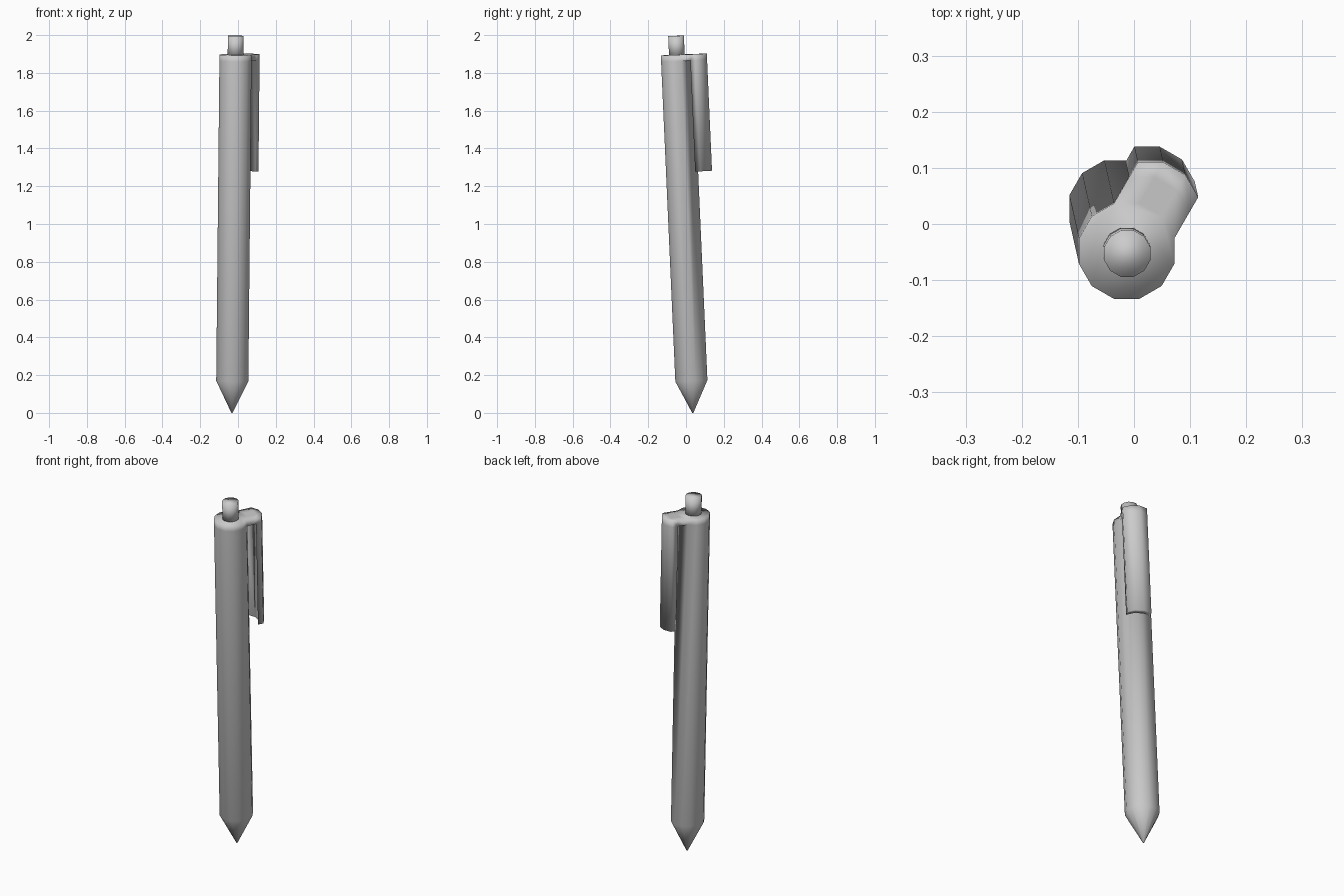
import bpy, bmesh
from math import radians, cos, sin
from mathutils import Vector

if "Cube" in bpy.data.objects:
    bpy.data.objects.remove(bpy.data.objects["Cube"])

N, R = 12, 0.088
TIP = Vector((-0.032, 0.036, 0))
AXIS = Vector((-0.012, -0.053, 2.0)) - TIP
ROT = Vector((0, 0, 1)).rotation_difference(AXIS)
OUT = Vector((cos(radians(60)), sin(radians(60)), 0))   # clip direction
TOP, NECK, CLIP_END = 1.898, 1.865, 1.277
GAP, OUTER = 0.054, 0.085


def pt(i, r, z, off=0.0):
    a = radians(15 + 30 * i)
    return Vector((r * cos(a), r * sin(a), z)) + OUT * off


def face(bm, *pts):
    bm.faces.new([bm.verts.new(p) for p in pts])


def lathe(bm, profile, skip=lambda k, i: False):
    for k, ((r0, z0), (r1, z1)) in enumerate(zip(profile, profile[1:])):
        for i in range(N):
            if not skip(k, i):
                face(bm, pt(i, r0, z0), pt(i + 1, r0, z0), pt(i + 1, r1, z1), pt(i, r1, z1))
    for r, z in (profile[0], profile[-1]):
        face(bm, *[pt(i, r, z) for i in range(N)])


def finish(bm, name):
    bmesh.ops.remove_doubles(bm, verts=bm.verts, dist=0.0002)
    bmesh.ops.recalc_face_normals(bm, faces=bm.faces)
    me = bpy.data.meshes.new(name)
    bm.to_mesh(me)
    bm.free()
    me.polygons.foreach_set("use_smooth", [True] * len(me.polygons))
    ob = bpy.data.objects.new(name, me)
    bpy.context.collection.objects.link(ob)
    ob.location = TIP
    ob.rotation_mode = 'QUATERNION'
    ob.rotation_quaternion = ROT


# barrel with conical tip; three facets near the top open into the clip bridge
bm = bmesh.new()
lathe(bm, [(0.003, 0), (R, 0.17), (R, NECK), (R, TOP)],
      skip=lambda k, i: k == 2 and i < 3)

# bridge and clip: the same three facets pushed outward, then run downward
section = [((0, TOP), (GAP, TOP)), ((GAP, TOP), (OUTER, TOP)),
           ((OUTER, TOP), (OUTER, NECK)), ((OUTER, NECK), (OUTER, CLIP_END)),
           ((OUTER, CLIP_END), (GAP, CLIP_END)), ((GAP, CLIP_END), (GAP, NECK)),
           ((GAP, NECK), (0, NECK))]
for i in range(3):
    for (o0, z0), (o1, z1) in section:
        face(bm, pt(i, R, z0, o0), pt(i + 1, R, z0, o0),
             pt(i + 1, R, z1, o1), pt(i, R, z1, o1))
# side walls of bridge and clip
for i in (0, 3):
    for o0, o1, z0, z1 in ((0, GAP, NECK, TOP), (GAP, OUTER, NECK, TOP),
                           (GAP, OUTER, CLIP_END, NECK)):
        face(bm, pt(i, R, z0, o0), pt(i, R, z0, o1), pt(i, R, z1, o1), pt(i, R, z1, o0))
finish(bm, "barrel_and_clip")

# push button
bm = bmesh.new()
lathe(bm, [(0.043, TOP - 0.01), (0.043, 1.998)])
finish(bm, "push_button")
